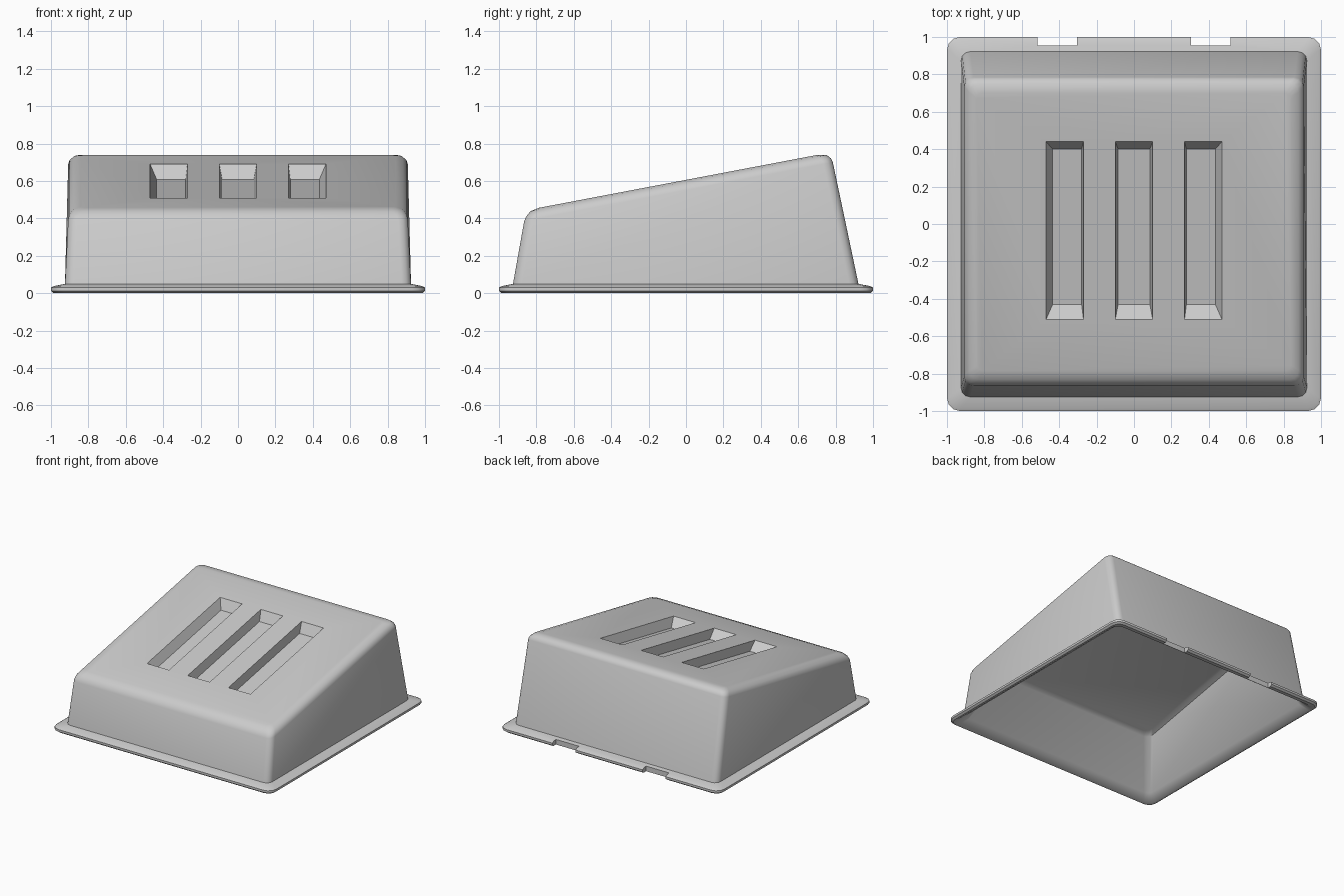
import bpy, bmesh, math

if "Cube" in bpy.data.objects:
    bpy.data.objects.remove(bpy.data.objects["Cube"])

SLOPE, Z0 = 0.19, 0.606         # tilted top plane: z = Z0 + SLOPE * y


def ring(bm, hx, yf, yb, r, z=None, off=0.0, seg=3):
    """Rounded rectangle of vertices, level (z) or parallel to the top (off)."""
    verts = []
    corners = [(hx - r, yb - r, 0), (-hx + r, yb - r, 90),
               (-hx + r, yf + r, 180), (hx - r, yf + r, 270)]
    for cx, cy, a0 in corners:
        for i in range(seg + 1):
            a = math.radians(a0 + 90 * i / seg)
            x, y = cx + r * math.cos(a), cy + r * math.sin(a)
            verts.append(bm.verts.new((x, y, z if z is not None else Z0 + SLOPE * y + off)))
    return verts


def finish(bm, name):
    bmesh.ops.recalc_face_normals(bm, faces=bm.faces)
    me = bpy.data.meshes.new(name)
    bm.to_mesh(me)
    bm.free()
    ob = bpy.data.objects.new(name, me)
    bpy.context.collection.objects.link(ob)
    return ob


def prism(name, bottom, top):
    """Six-sided solid between two four-point loops."""
    bm = bmesh.new()
    b = [bm.verts.new(p) for p in bottom]
    t = [bm.verts.new(p) for p in top]
    bm.faces.new(b)
    bm.faces.new(t)
    for i in range(4):
        j = (i + 1) % 4
        bm.faces.new((b[i], b[j], t[j], t[i]))
    return finish(bm, name)


def rect(x0, x1, y0, y1, z0, z1):
    return [(x0, y0, z0), (x1, y0, z0), (x1, y1, z1), (x0, y1, z1)]


# Hollow sloped cover: inner cavity, rim flange, walls, rounded top
bm = bmesh.new()
rings = [
    ring(bm, .70, -.67, .58, .05, off=-.077),
    ring(bm, .74, -.71, .62, .05, off=-.09),
    ring(bm, .91, -.91, .905, .05, z=.046),
    ring(bm, .968, -.968, .952, .06, z=.002),
    ring(bm, .985, -.985, .985, .06, z=0),
    ring(bm, 1, -1, 1, .07, z=.012),
    ring(bm, 1, -1, 1, .07, z=.03),
    ring(bm, .985, -.985, .985, .06, z=.038),
    ring(bm, .925, -.925, .922, .05, z=.05),
    ring(bm, .908, -.865, .785, .05, off=-.055),
    ring(bm, .90, -.853, .775, .05, off=-.032),
    ring(bm, .88, -.832, .752, .05, off=-.01),
    ring(bm, .84, -.785, .70, .03, off=0),
]
for a, b in zip(rings, rings[1:]):
    n = len(a)
    for i in range(n):
        j = (i + 1) % n
        bm.faces.new((a[i], a[j], b[j], b[i]))
bm.faces.new(rings[0])
bm.faces.new(rings[-1])
cover = finish(bm, "sloped_cover")

cutters = []
# Three tapered grooves; the cutter walls are extended as far again above the top
for k, (x0, x1, fx0, fx1) in enumerate([(-.47, -.27, -.435, -.28),
                                        (-.10, .10, -.085, .085),
                                        (.27, .47, .28, .435)]):
    fy0, fy1, y0, y1 = -.43, .40, -.51, .44
    fz0, fz1 = Z0 + SLOPE * fy0 - .073, Z0 + SLOPE * fy1 - .073
    z0, z1 = Z0 + SLOPE * y0, Z0 + SLOPE * y1
    floor = rect(fx0, fx1, fy0, fy1, fz0, fz1)
    above = rect(2 * x0 - fx0, 2 * x1 - fx1, 2 * y0 - fy0, 2 * y1 - fy1,
                 2 * z0 - fz0, 2 * z1 - fz1)
    cutters.append(prism("groove_cutter_%d" % k, floor, above))

# Two notches in the back of the flange
for s in (-1, 1):
    x0, x1 = sorted((s * .305, s * .515))
    cutters.append(prism("notch_cutter", rect(x0, x1, .955, 1.1, -.1, -.1),
                         rect(x0, x1, .955, 1.1, .2, .2)))

bpy.context.view_layer.objects.active = cover
cover.select_set(True)
for c in cutters:
    m = cover.modifiers.new("cut", 'BOOLEAN')
    m.operation, m.solver, m.object = 'DIFFERENCE', 'EXACT', c
    bpy.ops.object.modifier_apply(modifier=m.name)
    bpy.data.objects.remove(c)

bpy.ops.object.shade_smooth_by_angle(angle=math.radians(33))
